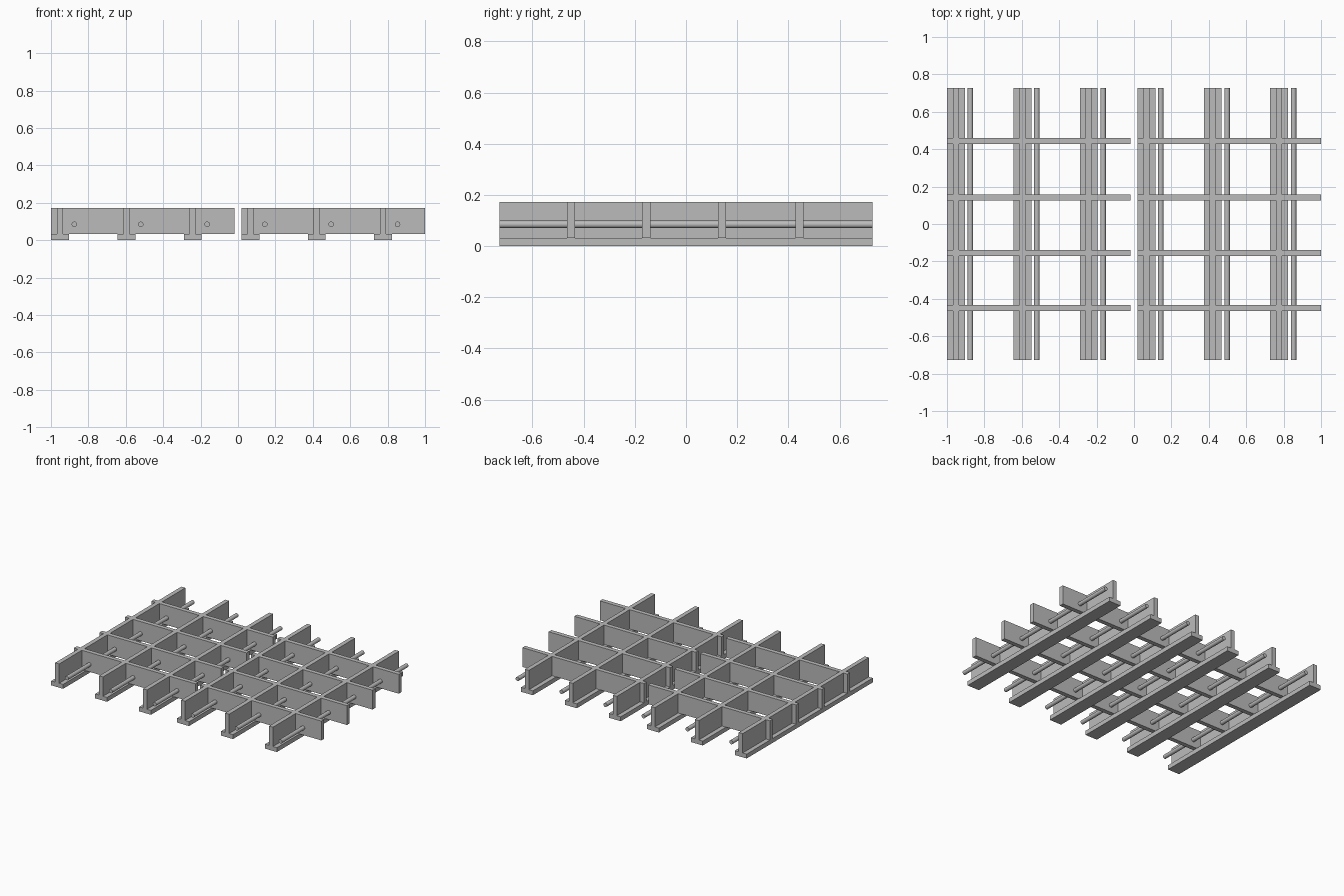
import bpy
import bmesh
from math import pi, radians
from mathutils import Matrix, Vector

cube = bpy.data.objects.get("Cube")
if cube:
    bpy.data.objects.remove(cube, do_unlink=True)

# Single grey finish
GREY = (0.5, 0.5, 0.5, 1.0)
grey = bpy.data.materials.new("plain grey")
grey.use_nodes = True
grey.diffuse_color = GREY
grey.node_tree.nodes["Principled BSDF"].inputs["Base Color"].default_value = GREY

HALF_LENGTH = 0.728
BASE, TOP = 0.032, 0.173
FLANGE, WEB = 0.048, 0.016     # half widths of the T section
PANEL_LENGTH = 0.982
PANEL_STARTS = {"right": -1.0, "left": 0.018}
BEAM_SPACING = 0.355
ROD_OFFSET, ROD_HEIGHT, ROD_RADIUS = 0.077, 0.085, 0.0145
BAR_ROWS = (-0.45, -0.155, 0.141, 0.444)


def finish(bm, name, location):
    bmesh.ops.recalc_face_normals(bm, faces=bm.faces)
    mesh = bpy.data.meshes.new(name)
    bm.to_mesh(mesh)
    bm.free()
    mesh.materials.append(grey)
    obj = bpy.data.objects.new(name, mesh)
    obj.location = location
    bpy.context.collection.objects.link(obj)
    return obj


def t_beam(name, x):
    """Inverted T section swept from front to back."""
    half = [(FLANGE, 0), (FLANGE, BASE), (WEB, BASE), (WEB, TOP)]
    profile = half + [(-px, pz) for px, pz in reversed(half)]
    bm = bmesh.new()
    face = bm.faces.new([bm.verts.new((px, -HALF_LENGTH, pz)) for px, pz in profile])
    swept = bmesh.ops.extrude_face_region(bm, geom=[face])["geom"]
    verts = [v for v in swept if isinstance(v, bmesh.types.BMVert)]
    bmesh.ops.translate(bm, verts=verts, vec=(0, 2 * HALF_LENGTH, 0))
    finish(bm, name, (x, 0, 0))


def rod(name, x):
    bm = bmesh.new()
    bmesh.ops.create_cone(bm, cap_ends=True, segments=32, radius1=ROD_RADIUS,
                          radius2=ROD_RADIUS, depth=2 * HALF_LENGTH,
                          matrix=Matrix.Rotation(pi / 2, 4, "X"))
    obj = finish(bm, name, (x, 0, ROD_HEIGHT))
    bpy.ops.object.select_all(action="DESELECT")
    obj.select_set(True)
    bpy.context.view_layer.objects.active = obj
    bpy.ops.object.shade_smooth_by_angle(angle=radians(40))


def cross_bar(name, start, y):
    bm = bmesh.new()
    bmesh.ops.create_cube(bm, size=1)
    bmesh.ops.scale(bm, verts=bm.verts,
                    vec=Vector((PANEL_LENGTH, 2 * WEB, TOP - BASE)))
    finish(bm, name, (start + PANEL_LENGTH / 2, y, (BASE + TOP) / 2))


# Two identical grating panels side by side
for side, start in PANEL_STARTS.items():
    for i in range(3):
        x = start + FLANGE + i * BEAM_SPACING
        t_beam(f"{side}_t_beam_{i + 1}", x)
        rod(f"{side}_rod_{i + 1}", x + ROD_OFFSET)
    for j, y in enumerate(BAR_ROWS):
        cross_bar(f"{side}_cross_bar_{j + 1}", start, y)
